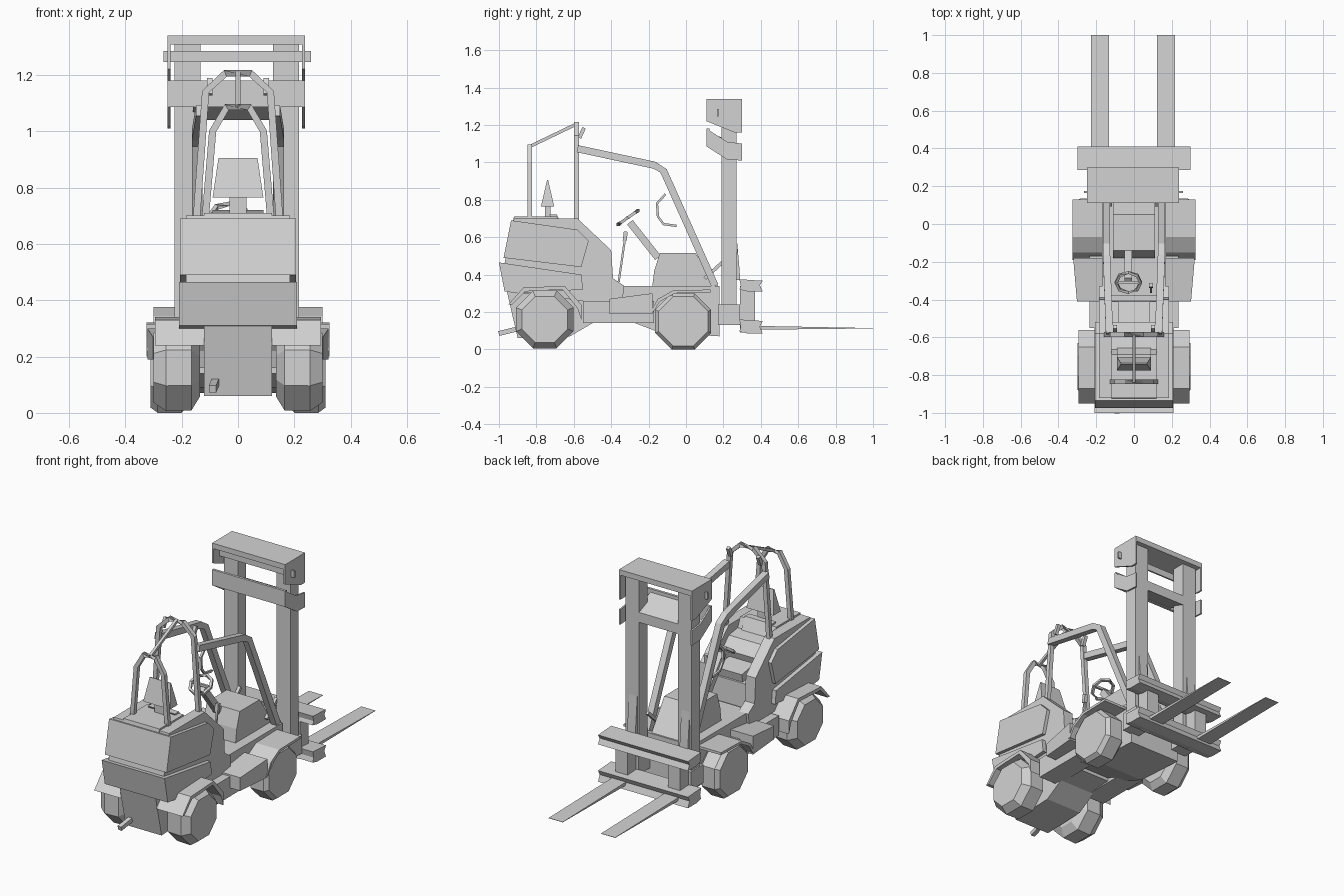
import bpy, bmesh, math
from mathutils import Vector

old = bpy.data.objects.get("Cube")
if old:
    bpy.data.objects.remove(old, do_unlink=True)

tone = (0.65, 0.65, 0.65, 1)
grey = bpy.data.materials.new("plain grey")
grey.use_nodes = True
grey.diffuse_color = tone
grey.node_tree.nodes["Principled BSDF"].inputs["Base Color"].default_value = tone


def finish(name, bm):
    bmesh.ops.recalc_face_normals(bm, faces=bm.faces)
    me = bpy.data.meshes.new(name)
    bm.to_mesh(me)
    bm.free()
    me.materials.append(grey)
    ob = bpy.data.objects.new(name, me)
    bpy.context.collection.objects.link(ob)
    return ob


def mirror(ob):
    ob.modifiers.new("mirror", 'MIRROR')
    return ob


def extrude(name, profile, x0, x1):
    """Side profile of (y, z) points swept from x0 to x1."""
    bm = bmesh.new()
    a = [bm.verts.new((x0, y, z)) for y, z in profile]
    b = [bm.verts.new((x1, y, z)) for y, z in profile]
    n = len(a)
    bm.faces.new(a)
    bm.faces.new(b[::-1])
    for i in range(n):
        bm.faces.new((a[i], a[(i + 1) % n], b[(i + 1) % n], b[i]))
    return finish(name, bm)


def box(name, x0, x1, y0, y1, z0, z1):
    return extrude(name, [(y0, z0), (y1, z0), (y1, z1), (y0, z1)], x0, x1)


def tube(name, pts, radius, sides=4, closed=False):
    """Low-poly bar that follows a path."""
    pts = [Vector(p) for p in pts]
    n = len(pts)
    bm = bmesh.new()
    rings = []
    for i, p in enumerate(pts):
        prev = pts[i - 1] if closed or i else p
        nxt = pts[(i + 1) % n] if closed or i < n - 1 else p
        d = (nxt - prev).normalized()
        u = d.cross(Vector((1, 0, 0)))
        if u.length < 0.3:
            u = d.cross(Vector((0, 1, 0)))
        u.normalize()
        v = d.cross(u)
        angles = [math.tau * (k + 0.5) / sides for k in range(sides)]
        rings.append([bm.verts.new(p + radius * (u * math.cos(t) + v * math.sin(t))) for t in angles])
    for i in range(n if closed else n - 1):
        a, b = rings[i], rings[(i + 1) % n]
        for k in range(sides):
            m = (k + 1) % sides
            bm.faces.new((a[k], a[m], b[m], b[k]))
    if not closed:
        bm.faces.new(rings[0])
        bm.faces.new(rings[-1])
    return finish(name, bm)


def wheel(name, y, z, r, rows):
    """Eight-sided wheel; rows hold (x, radius scale) from inside to outside."""
    bm = bmesh.new()
    rings = []
    for x, s in rows:
        rings.append([bm.verts.new((x, y + r * s * math.cos(t), z + r * s * math.sin(t)))
                      for t in [math.tau * (k + 0.5) / 8 for k in range(8)]])
    for a, b in zip(rings, rings[1:]):
        for k in range(8):
            m = (k + 1) % 8
            bm.faces.new((a[k], a[m], b[m], b[k]))
    bm.faces.new(rings[0])
    bm.faces.new(rings[-1])
    return mirror(finish(name, bm))


# Wheels and fenders
wheel("front_wheels", -0.015, 0.15, 0.162, [(0.17, 0.75), (0.2, 1), (0.285, 1), (0.31, 0.88)])
wheel("rear_wheels", -0.755, 0.16, 0.17, [(0.135, 0.65), (0.165, 0.96), (0.255, 0.98), (0.3, 0.78)])
mirror(extrude("front_fenders", [(-0.19, 0.2), (-0.15, 0.27), (-0.07, 0.315), (0.13, 0.32), (0.13, 0.305),
                                 (-0.06, 0.3), (-0.14, 0.255), (-0.175, 0.2)], 0.14, 0.325))
mirror(extrude("rear_fenders", [(-0.95, 0.24), (-0.87, 0.33), (-0.65, 0.34), (-0.56, 0.24), (-0.56, 0.16),
                                (-0.58, 0.22), (-0.66, 0.32), (-0.86, 0.31), (-0.93, 0.24)], 0.12, 0.295))

# Chassis
extrude("front_chassis", [(-0.35, 0.17), (-0.14, 0.09), (0.18, 0.07), (0.18, 0.34), (-0.38, 0.34)], -0.17, 0.17)
extrude("rear_chassis", [(-0.96, 0.32), (-0.9, 0.06), (-0.62, 0.07), (-0.5, 0.14), (-0.35, 0.15), (-0.35, 0.33)],
        -0.12, 0.12)
mirror(box("side_sills", 0.1, 0.235, -0.55, -0.17, 0.14, 0.26))

# Steps, tapering inward towards the rear
step = extrude("side_steps", [(-0.41, 0.19), (-0.18, 0.19), (-0.18, 0.3), (-0.41, 0.27)], 0.17, 0.322)
for v in step.data.vertices:
    if v.co.x > 0.2 and v.co.y < -0.3:
        v.co.x -= 0.02
mirror(step)
tube("tow_pin", [(-0.09, -1.0, 0.085), (-0.08, -0.9, 0.11)], 0.018)

# Engine body with a seat recess
mirror(extrude("body_sides", [(-0.95, 0.31), (-0.97, 0.46), (-0.92, 0.7), (-0.58, 0.7), (-0.4, 0.53),
                              (-0.39, 0.38), (-0.33, 0.34), (-0.34, 0.26), (-0.56, 0.26)], 0.12, 0.185))
extrude("body_centre", [(-0.95, 0.31), (-0.97, 0.46), (-0.92, 0.71), (-0.69, 0.71), (-0.6, 0.5),
                        (-0.41, 0.47), (-0.4, 0.3)], -0.12, 0.12)
extrude("upper_counterweight", [(-0.975, 0.49), (-0.935, 0.69), (-0.58, 0.64), (-0.52, 0.58), (-0.56, 0.44)],
        -0.206, 0.206)
extrude("lower_counterweight", [(-0.97, 0.31), (-1.0, 0.465), (-0.56, 0.4), (-0.55, 0.32), (-0.9, 0.3)],
        -0.21, 0.21)

# Seat and headrest
extrude("seat_cushion", [(-0.6, 0.5), (-0.42, 0.47), (-0.41, 0.52), (-0.59, 0.55)], -0.085, 0.085)
extrude("seat_back", [(-0.6, 0.54), (-0.63, 0.54), (-0.73, 0.72), (-0.69, 0.72)], -0.09, 0.09)
box("headrest_post", -0.03, 0.03, -0.755, -0.725, 0.7, 0.78)
rest = extrude("headrest", [(-0.775, 0.765), (-0.705, 0.765), (-0.737, 0.905), (-0.743, 0.905)], -0.09, 0.09)
for v in rest.data.vertices:
    if v.co.z > 0.8:
        v.co.x *= 0.77

# Front cowl, steering and lever
extrude("cowl", [(-0.18, 0.34), (-0.17, 0.42), (-0.14, 0.515), (0.05, 0.515), (0.17, 0.34)], -0.11, 0.11)
tube("steering_column", [(-0.03, -0.15, 0.49), (-0.03, -0.3, 0.68)], 0.027)
tilt = math.radians(35)
ring = []
for k in range(8):
    t = math.tau * k / 8
    ring.append((-0.03 + 0.065 * math.cos(t), -0.31 + 0.065 * math.sin(t) * math.cos(tilt),
                 0.705 + 0.065 * math.sin(t) * math.sin(tilt)))
tube("steering_wheel", ring, 0.011, 4, True)
tube("steering_spoke", [ring[0], ring[4]], 0.01)
tube("lever", [(0.09, -0.36, 0.36), (0.09, -0.325, 0.6)], 0.008)
tube("lever_knob", [(0.09, -0.328, 0.58), (0.09, -0.322, 0.63)], 0.015)

# Overhead guard
mirror(tube("guard_front_bars", [(0.145, 0.155, 0.34), (0.145, -0.12, 0.955), (0.145, -0.17, 0.985),
                                 (0.13, -0.58, 1.073)], 0.027))


def arch(name, y, z0, side_x, knee, top, radius):
    right = [(side_x, y, z0), (knee[0], y, knee[1]), (top[0], y, top[1])]
    tube(name, right + [(-x, b, z) for x, b, z in reversed(right)], radius)


arch("guard_main_arch", -0.585, 0.68, 0.148, (0.115, 1.14), (0.045, 1.205), 0.018)
arch("guard_rear_arch", -0.835, 0.68, 0.117, (0.09, 1.0), (0.04, 1.085), 0.018)
tube("guard_ridge_bar", [(0, -0.835, 1.085), (0, -0.585, 1.205)], 0.012)
tube("grab_handle", [(-0.14, -0.11, 0.83), (-0.14, -0.155, 0.78), (-0.14, -0.15, 0.71),
                     (-0.14, -0.12, 0.67), (-0.14, -0.05, 0.66)], 0.009)
mirror(tube("guard_lamps", [(0.1, -0.57, 1.13), (0.1, -0.545, 1.185)], 0.014))

# Mast
for side, x in (("left", 0.17), ("right", -0.18)):
    box(side + "_mast_column", x - 0.046, x + 0.046, 0.19, 0.27, 0.14, 1.31)
    box(side + "_mast_foot", x - 0.055, x + 0.055, 0.17, 0.29, 0.13, 0.24)
    extrude(side + "_mast_bracket", [(0.27, 0.37), (0.29, 0.37), (0.285, 0.44), (0.272, 0.59)], x - 0.035, x + 0.02)
    tube(side + "_tilt_cylinder", [(x * 0.7, 0.1, 0.38), (x * 0.7, 0.2, 0.47)], 0.013)
    box(side + "_carriage_upright", x - 0.04, x + 0.04, 0.29, 0.37, 0.09, 0.34)
    extrude(side + "_fork", [(0.33, 0.105), (1.0, 0.112), (1.0, 0.114), (0.36, 0.126), (0.33, 0.126)],
            x - 0.047, x + 0.047)

# Mast head: hood on top, guard plate and sloped cross beam below
box("hood_top", -0.25, 0.238, 0.11, 0.3, 1.308, 1.34)
box("head_bar", -0.265, 0.26, 0.165, 0.175, 1.245, 1.285)
box("lower_head_plate", -0.25, 0.238, 0.11, 0.125, 1.085, 1.18)
extrude("lower_head_beam", [(0.125, 1.16), (0.27, 1.1), (0.27, 1.04), (0.125, 1.09)], -0.16, 0.15)
for side, x in (("left", 0.228), ("right", -0.25)):
    extrude(side + "_hood_end", [(0.11, 1.22), (0.11, 1.335), (0.3, 1.34), (0.3, 1.16), (0.26, 1.16)], x, x + 0.01)
    extrude(side + "_lower_head_end", [(0.11, 1.085), (0.11, 1.18), (0.22, 1.11), (0.3, 1.1), (0.3, 1.01),
                                       (0.22, 1.015)], x, x + 0.01)

# Fork carriage bars
for name, z0, z1 in (("upper", 0.31, 0.375), ("lower", 0.085, 0.16)):
    mid = (z0 + z1) / 2
    extrude(name + "_carriage_bar", [(0.285, z0 + 0.01), (0.293, mid), (0.285, z1), (0.41, z1 - 0.008),
                                     (0.395, mid), (0.41, z0), (0.33, z0)], -0.3, 0.3)
